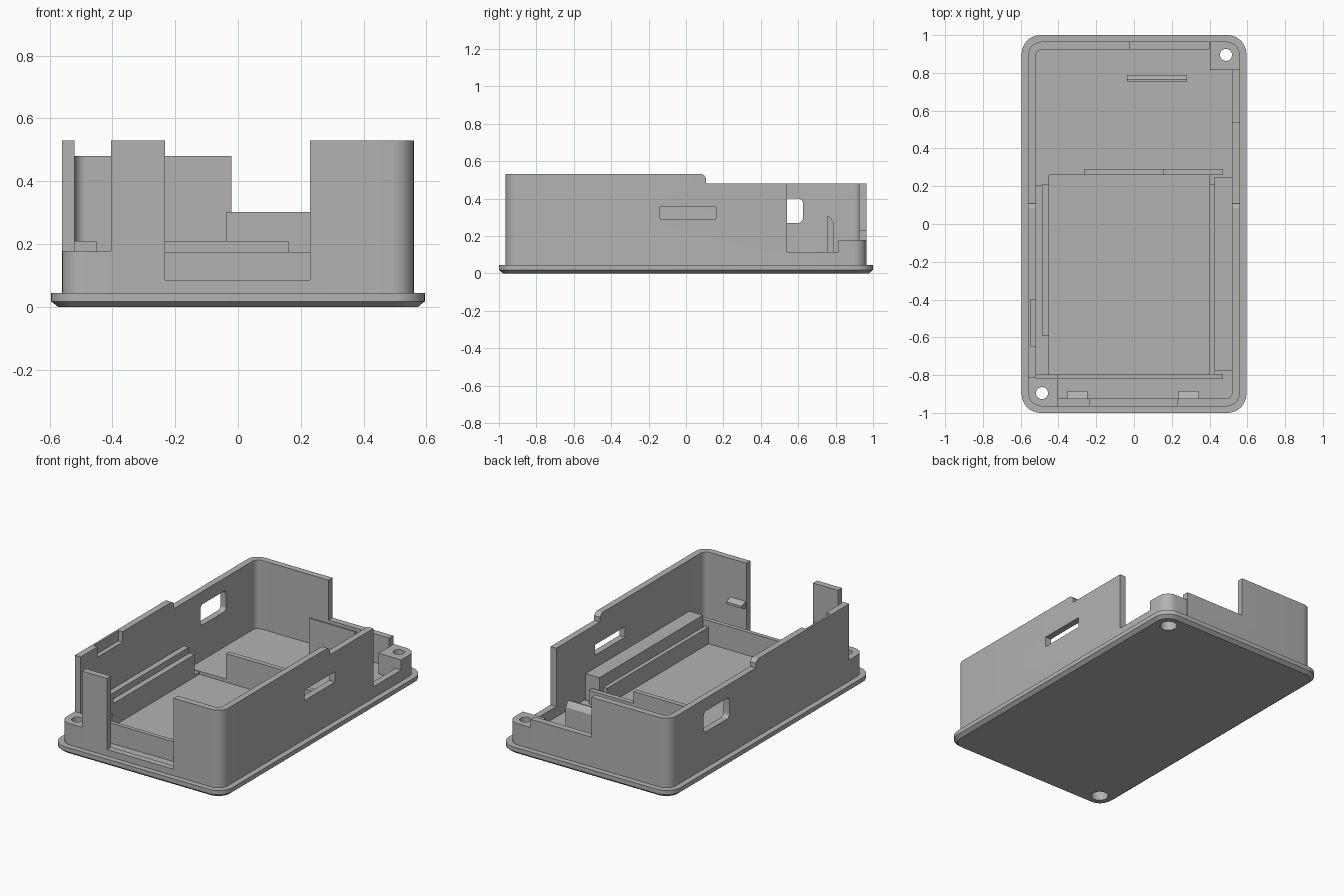
import bpy, bmesh, math
from mathutils import Vector

cube = bpy.data.objects.get("Cube")
if cube:
    bpy.data.objects.remove(cube)

grey = bpy.data.materials.new("plain_grey")
grey.use_nodes = True
colour = (0.45, 0.45, 0.45, 1)
grey.diffuse_color = colour
grey.node_tree.nodes["Principled BSDF"].inputs["Base Color"].default_value = colour


def rounded(x0, x1, y0, y1, r, steps=8):
    """Outline of a rounded rectangle."""
    pts = []
    corners = [(x1 - r, y1 - r), (x0 + r, y1 - r), (x0 + r, y0 + r), (x1 - r, y0 + r)]
    for q, (cx, cy) in enumerate(corners):
        for i in range(steps + 1):
            a = math.pi / 2 * (q + i / steps)
            pts.append((cx + r * math.cos(a), cy + r * math.sin(a)))
    return pts


def loft(name, rings):
    """Solid through rings of equal point count, capped at both ends."""
    bm = bmesh.new()
    loops = [[bm.verts.new(p) for p in ring] for ring in rings]
    n = len(loops[0])
    for a, b in zip(loops, loops[1:]):
        for i in range(n):
            j = (i + 1) % n
            bm.faces.new((a[i], a[j], b[j], b[i]))
    bm.faces.new(loops[0][::-1])
    bm.faces.new(loops[-1])
    bmesh.ops.recalc_face_normals(bm, faces=bm.faces)
    me = bpy.data.meshes.new(name)
    bm.to_mesh(me)
    bm.free()
    me.materials.append(grey)
    ob = bpy.data.objects.new(name, me)
    bpy.context.collection.objects.link(ob)
    return ob


def prism(name, pts, lo, hi, axis="z"):
    """Extrude an outline along z (points x, y) or along x (points y, z)."""
    if axis == "z":
        return loft(name, [[(u, v, h) for u, v in pts] for h in (lo, hi)])
    return loft(name, [[(h, u, v) for u, v in pts] for h in (lo, hi)])


def box(name, x0, x1, y0, y1, z0, z1):
    return prism(name, [(x0, y0), (x1, y0), (x1, y1), (x0, y1)], z0, z1)


def disc(name, x, y, r, lo, hi):
    return prism(name, rounded(x - r, x + r, y - r, y + r, r), lo, hi)


def cut(ob, cutters):
    """Subtract cutters, bake the result and remove the cutters."""
    for c in cutters:
        m = ob.modifiers.new("cut", "BOOLEAN")
        m.operation, m.solver, m.object = "DIFFERENCE", "EXACT", c
    bpy.context.view_layer.update()
    dg = bpy.context.evaluated_depsgraph_get()
    me = bpy.data.meshes.new_from_object(ob.evaluated_get(dg))
    ob.modifiers.clear()
    ob.data = me
    for c in cutters:
        bpy.data.objects.remove(c)


FLOOR, POST, TOP = 0.05, 0.178, 0.53
HOLES = [(0.487, 0.895), (-0.487, -0.895)]


def screw_cutters():
    out = []
    for x, y in HOLES:
        out.append(disc("screw_hole", x, y, 0.032, -0.1, 0.4))
        out.append(disc("screw_head", x, y, 0.05, -0.1, 0.09))
    return out


# Base plate with chamfered underside and a shallow tray
base = loft("base_plate", [
    [(x, y, z) for x, y in rounded(-0.595 + d, 0.595 - d, -1 + d, 1 - d, 0.1 - d)]
    for d, z in ((0.022, 0), (0, 0.018), (0, 0.045))])
cut(base, screw_cutters() + [box("tray", -0.45, 0.4, -0.795, 0.26, 0.03, 0.2)])

# Outer wall
wall = prism("outer_wall", rounded(-0.56, 0.56, -0.965, 0.965, 0.07), 0.03, TOP)
step = [(0.085, 0.6), (0.085, TOP), (0.095, 0.525), (0.108, 0.51), (0.108, 0.48),
        (1.1, 0.48), (1.1, 0.6)]
cut(wall, [
    prism("cavity", rounded(-0.52, 0.52, -0.925, 0.925, 0.035), -0.1, 1),
    prism("rear_step", step, -1, 1, "x"),
    box("rear_opening", -0.02, 0.45, 0.85, 1.1, 0.23, 1),
    box("side_opening", 0.5, 0.7, 0.54, 0.85, 0.115, 1),
    box("rear_corner", 0.4, 0.7, 0.815, 1.1, -0.1, 1),
    box("front_corner", -0.7, -0.405, -1.1, -0.815, -0.1, 1),
    box("front_opening", -0.232, 0.23, -1.1, -0.85, 0.085, 1),
    box("side_slot", 0.5, 0.7, -0.14, 0.16, 0.29, 0.355),
    prism("side_window", rounded(0.37, 0.625, 0.27, 0.4, 0.025), -0.7, -0.4, "x"),
    box("inner_recess", -0.548, -0.5, -0.645, -0.4, 0.465, 1),
])

# Two diagonal screw posts with a rounded outer corner
for name, s in (("rear_screw_post", 1), ("front_screw_post", -1)):
    arc = rounded(-0.56, 0.56, -0.965, 0.965, 0.07)[:9]
    outline = [(0.403, 0.815), (0.56, 0.815)] + arc + [(0.403, 0.965)]
    post = prism(name, [(s * x, s * y) for x, y in outline], 0.03, POST)
    cut(post, screw_cutters())

# Raised floor strips around the tray
for name, x0, x1, y0, y1 in (("rear_floor", -0.52, 0.52, 0.26, 0.925),
                             ("front_floor", -0.4, 0.52, -0.925, -0.795)):
    ob = box(name, x0, x1, y0, y1, 0.03, FLOOR)
    if name == "rear_floor":
        cut(ob, screw_cutters())

# Frame walls and side rails around the tray
box("frame_front_wall", -0.405, 0.47, -0.82, -0.795, 0.03, 0.175)
box("frame_rear_wall_tall", -0.265, 0.16, 0.26, 0.29, 0.03, 0.21)
box("frame_rear_wall_low", 0.16, 0.47, 0.26, 0.29, 0.03, 0.135)
box("right_rail", 0.425, 0.52, -0.775, 0.25, 0.03, 0.21)
box("right_rail_ledge", 0.4, 0.425, -0.795, 0.21, 0.03, 0.135)
box("left_rail", -0.52, -0.485, -0.59, 0.207, 0.03, 0.21)
box("left_rail_ledge", -0.485, -0.45, -0.59, 0.213, 0.03, 0.172)
box("left_rail_end", -0.52, -0.45, -0.8, -0.59, 0.03, 0.21)

# Rear support tab with a sloped top
tab = [(0.755, 0.03), (0.79, 0.03), (0.79, 0.27), (0.775, 0.295), (0.765, 0.303), (0.755, 0.303)]
prism("support_tab", tab, -0.037, 0.28, "x")

# Snap ridges inside the front wall
ridge = [(-0.925, 0.245), (-0.885, 0.26), (-0.885, 0.275), (-0.925, 0.29)]
for name, x in (("left_snap_ridge", -0.298), ("right_snap_ridge", 0.288)):
    prism(name, ridge, x - 0.053, x + 0.053, "x")

# Smooth the rounded corners, keep edges sharp
for ob in bpy.context.scene.objects:
    ob.select_set(ob.type == "MESH")
bpy.context.view_layer.objects.active = wall
bpy.ops.object.shade_smooth_by_angle(angle=math.radians(25))
